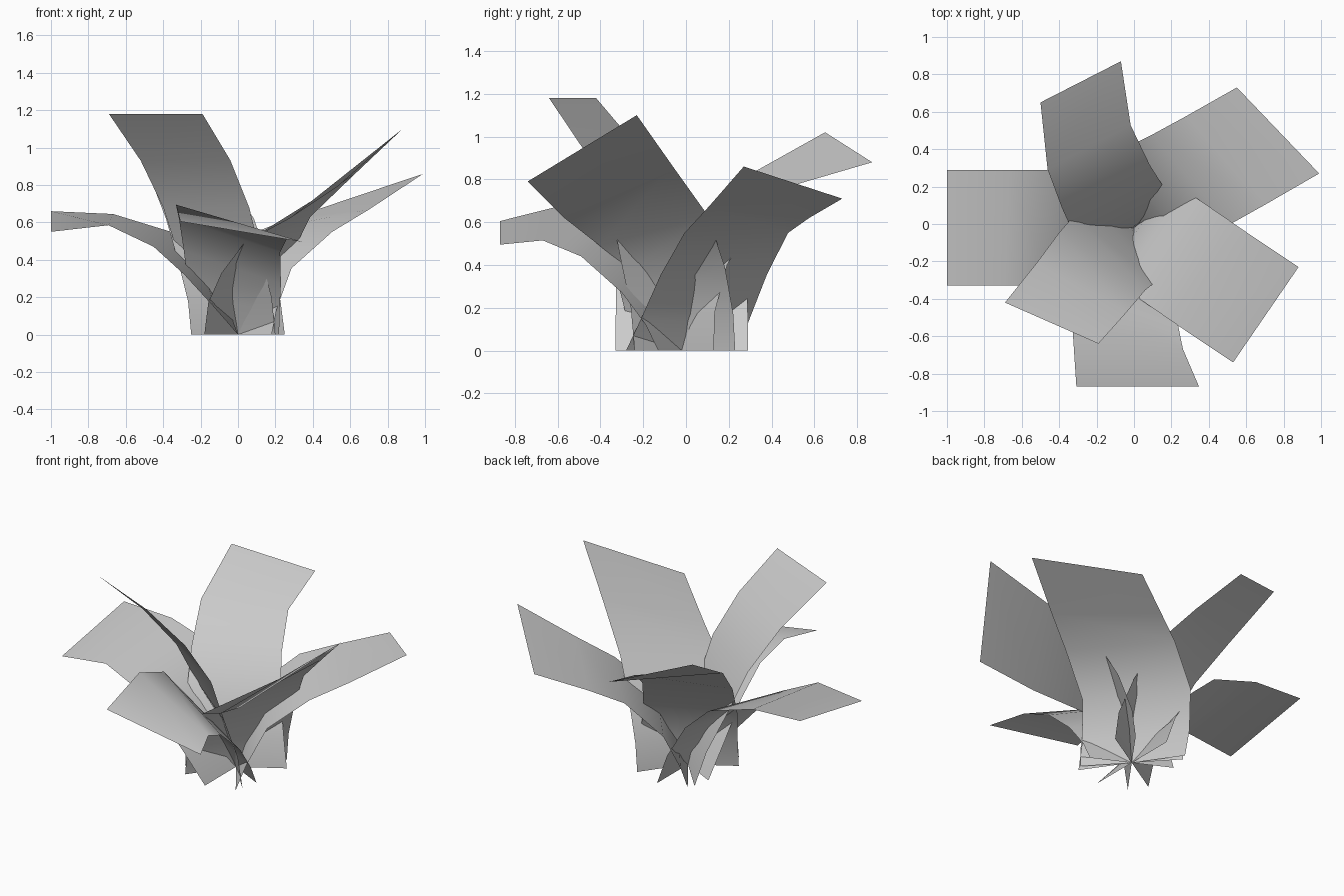
import bpy
import bmesh
from mathutils import Vector, Matrix

BASE = (0.0, -0.02, 0.0, 0.0, 0.0)


def leaf(name, half_base, half_tip, rows):
    """Bent leaf strip: rows of (x, y, z, tilt, twist) swept from the shared root."""
    bm = bmesh.new()
    pts = [BASE] + rows
    last = None
    for i, (x, y, z, tilt, twist) in enumerate(pts):
        t = i / (len(pts) - 1)
        h = Matrix.Rotation(twist, 2) @ Vector(half_base).lerp(Vector(half_tip), t)
        half = Vector((h.x, h.y, tilt))
        mid = Vector((x, y, z))
        pair = bm.verts.new(mid - half), bm.verts.new(mid + half)
        if last:
            bm.faces.new((last[0], last[1], pair[1], pair[0]))
        last = pair
    bmesh.ops.recalc_face_normals(bm, faces=bm.faces)
    mesh = bpy.data.meshes.new(name)
    bm.to_mesh(mesh)
    bm.free()
    mesh.shade_smooth()
    ob = bpy.data.objects.new(name, mesh)
    bpy.context.collection.objects.link(ob)
    return ob


# low drooping leaf on the left
leaf("left_leaf", (0, .31), (0, .31), [
    (-.10, -.02, .17, .02, -.1), (-.24, -.02, .36, .04, -.15),
    (-.405, -.02, .51, .04, -.15), (-.68, -.02, .615, .03, -.04),
    (-1.0, -.02, .605, .055, 0)])

# low drooping leaf at the front
leaf("front_leaf", (.22, -.11), (.328, 0), [
    (-.02, -.10, .17, -.05, 0), (-.03, -.22, .36, -.09, -.05),
    (-.045, -.39, .53, -.09, -.2), (-.035, -.59, .605, -.09, -.19),
    (.02, -.87, .55, -.055, 0)])

# tallest leaf, front left
leaf("front_left_leaf", (.20, -.22), (.25, -.11), [
    (-.03, -.06, .20, 0, 0), (-.10, -.13, .43, 0, 0), (-.17, -.20, .68, 0, 0),
    (-.28, -.34, .93, 0, 0), (-.44, -.53, 1.18, 0, 0)])

# upright leaf, back left
leaf("back_left_leaf", (.25, .15), (.215, .11), [
    (-.02, .00, .18, 0, -.03), (-.08, .07, .40, 0, -.05),
    (-.15, .20, .62, 0, -.05), (-.24, .41, .80, -.02, 0),
    (-.285, .76, .95, -.07, 0)])

# spreading leaf, back right
leaf("back_right_leaf", (.18, -.26), (.22, -.23), [
    (.02, .04, .14, 0, 0), (.09, .13, .355, 0, 0), (.30, .235, .55, 0, 0),
    (.49, .34, .645, .025, 0), (.77, .50, .785, .075, 0)])

# twisted leaf, front right
leaf("front_right_leaf", (.18, .25), (.175, .255), [
    (.02, -.03, .17, 0, 0), (.09, -.07, .36, .03, 0), (.21, -.15, .56, .07, 0),
    (.45, -.315, .74, .12, 0), (.705, -.485, .945, .155, 0)])
